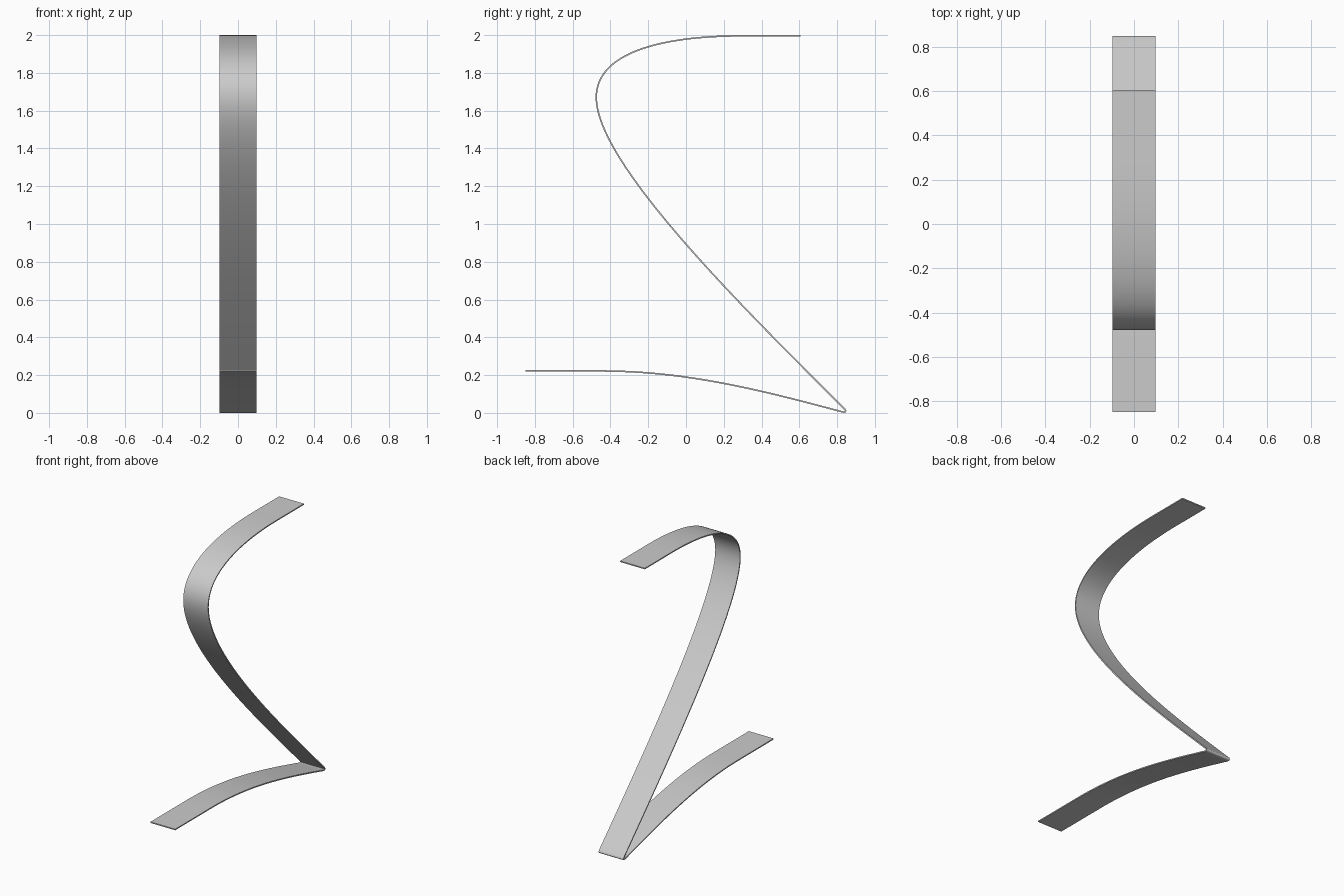
import bpy, bmesh
from mathutils import Vector
from mathutils.geometry import interpolate_bezier

cube = bpy.data.objects.get("Cube")
if cube:
    bpy.data.objects.remove(cube)

HALF_WIDTH = 0.098
THICKNESS = 0.008

grey = bpy.data.materials.new("strip_grey")
grey.use_nodes = True
colour = (0.6, 0.6, 0.6, 1)
grey.diffuse_color = colour
grey.node_tree.nodes["Principled BSDF"].inputs["Base Color"].default_value = colour

# Side profile as (y, z) Bezier spans: point, handle, handle, point, steps
spans = [
    ((-0.85, 0.222), (-0.72, 0.222), (-0.58, 0.222), (-0.45, 0.222), 4),   # flat foot
    ((-0.45, 0.222), (0.0, 0.222), (0.4, 0.12), (0.825, 0.006), 24),       # arched base
    ((0.825, 0.006), (0.847, 0.001), (0.851, 0.009), (0.837, 0.023), 10),  # tight fold
    ((0.837, 0.023), (0.3, 0.56), (-0.475, 1.32), (-0.475, 1.67), 40),     # rising back
    ((-0.475, 1.67), (-0.475, 1.9), (-0.15, 1.996), (0.3, 1.996), 32),     # upper bend
    ((0.3, 1.996), (0.4, 1.996), (0.5, 1.996), (0.605, 1.996), 4),         # flat tip
]
path = []
for a, b, c, d, steps in spans:
    points = interpolate_bezier(*[Vector((0, *p)) for p in (a, b, c, d)], steps + 1)
    path += points if not path else points[1:]

# Sweep the profile across the width
bm = bmesh.new()
rows = [[bm.verts.new((x, p.y, p.z)) for x in (-HALF_WIDTH, HALF_WIDTH)] for p in path]
for r, s in zip(rows, rows[1:]):
    bm.faces.new((r[0], r[1], s[1], s[0]))
mesh = bpy.data.meshes.new("bent_strip")
bm.to_mesh(mesh)
bm.free()
mesh.materials.append(grey)
strip = bpy.data.objects.new("bent_strip", mesh)
bpy.context.collection.objects.link(strip)

# Give the strip its thin, even thickness
solid = strip.modifiers.new("thickness", 'SOLIDIFY')
solid.thickness = THICKNESS
solid.offset = 0
bpy.context.view_layer.objects.active = strip
strip.select_set(True)
bpy.ops.object.modifier_apply(modifier=solid.name)
bpy.ops.object.shade_smooth_by_angle()
